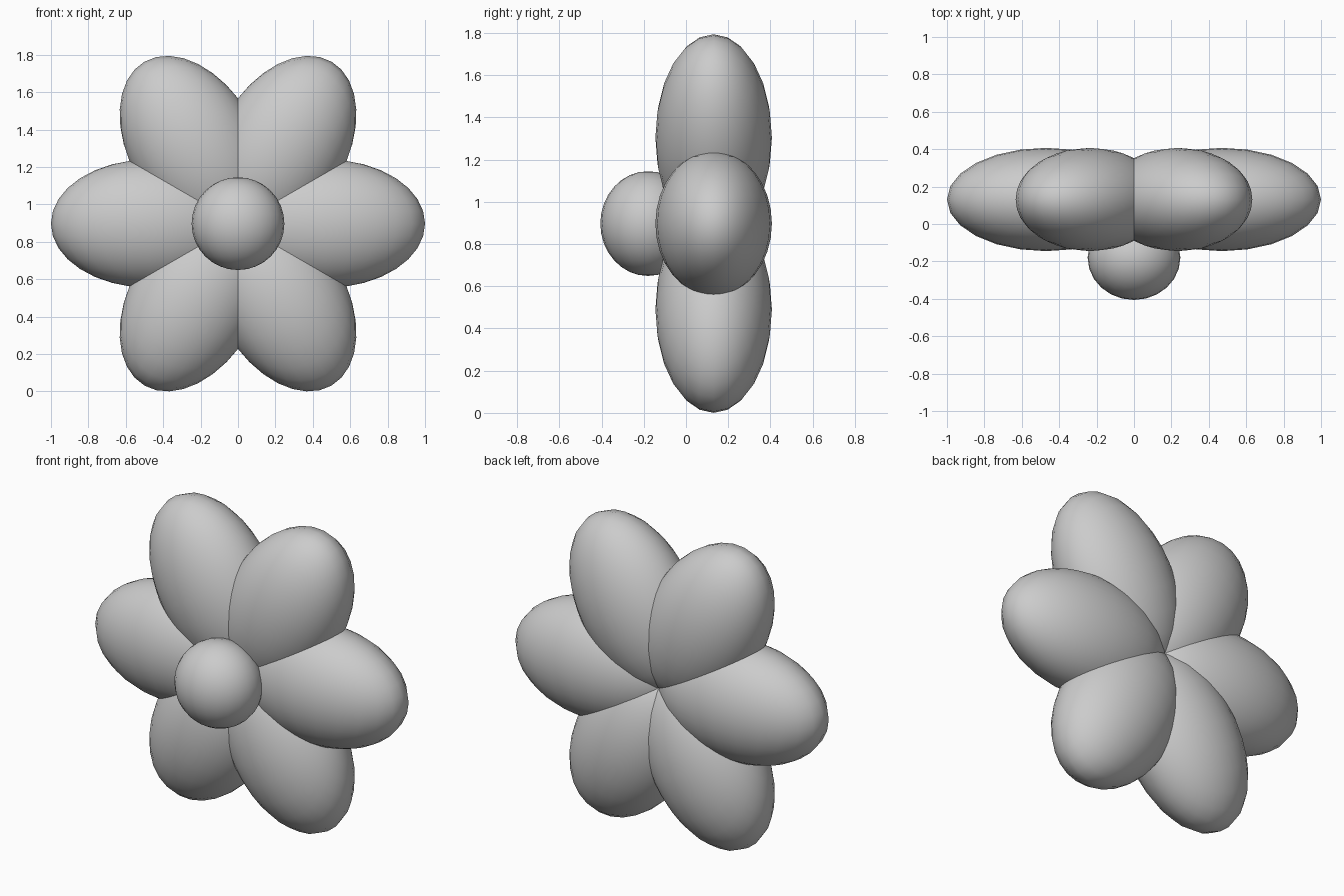
import bpy
from math import radians, cos, sin

if "Cube" in bpy.data.objects:
    bpy.data.objects.remove(bpy.data.objects["Cube"])

CZ = 0.897  # height of the flower centre


def ellipsoid(name, loc, semi, angle=0.0):
    bpy.ops.mesh.primitive_uv_sphere_add(segments=24, ring_count=16, radius=1, location=loc)
    ob = bpy.context.object
    ob.name = name
    ob.scale = semi
    ob.rotation_euler = (0, -angle, 0)
    bpy.ops.object.shade_smooth()
    return ob


# six petals around the centre
for i in range(6):
    a = radians(60 * i)
    ellipsoid(f"petal_{i + 1}", (0.47 * cos(a), 0.131, CZ + 0.47 * sin(a)),
              (0.53, 0.276, 0.343), a)

# slightly flattened centre button
ellipsoid("flower_centre", (0, -0.18, CZ), (0.248, 0.226, 0.248))
